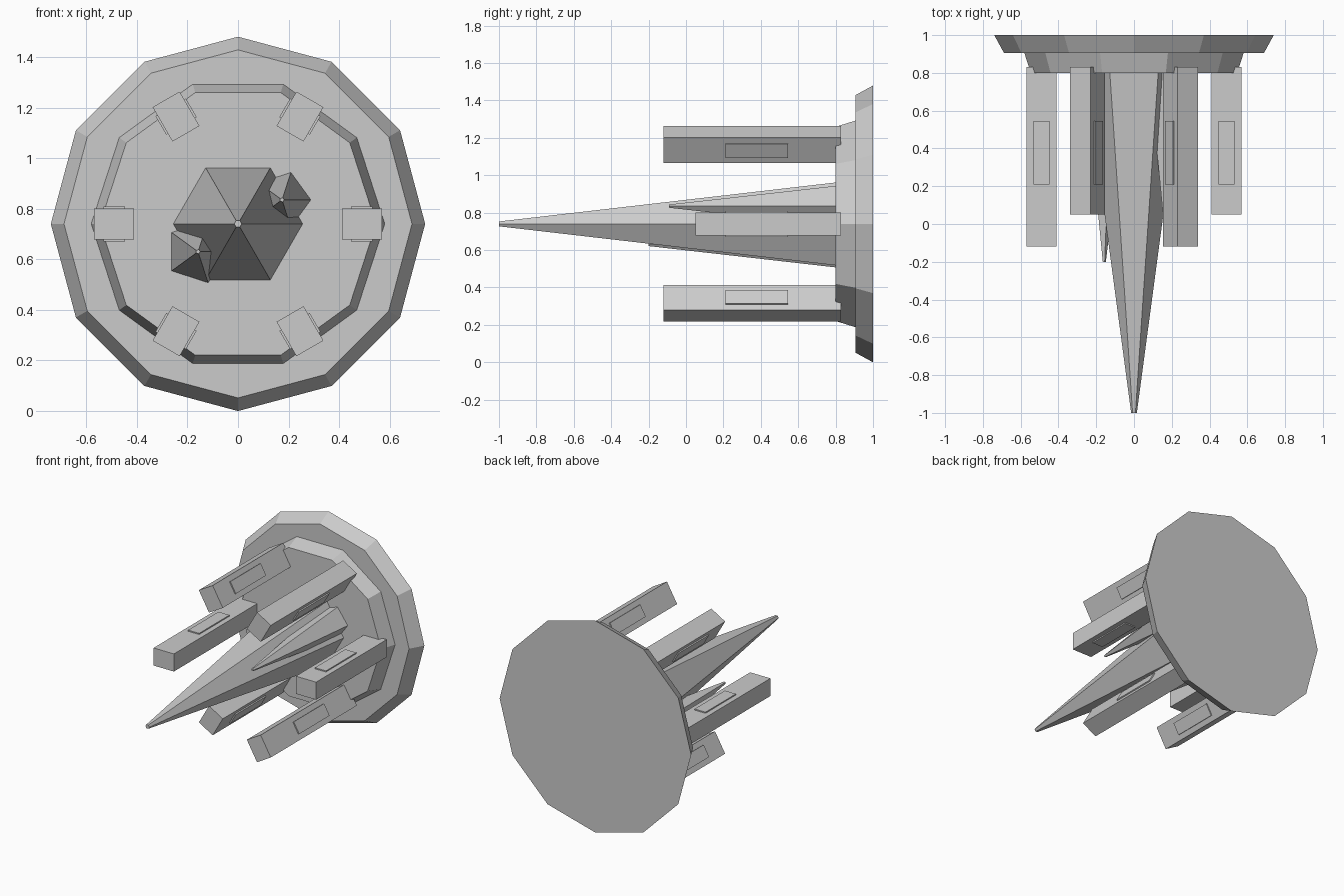
import bpy, bmesh
from math import cos, sin, tau, pi
from mathutils import Matrix, Vector

cube = bpy.data.objects.get("Cube")
if cube:
    bpy.data.objects.remove(cube)

stone = bpy.data.materials.new("grey stone")
stone.use_nodes = True
stone.diffuse_color = (0.6, 0.6, 0.6, 1)
stone.node_tree.nodes["Principled BSDF"].inputs["Base Color"].default_value = (0.6, 0.6, 0.6, 1)

MID = 0.74  # height of the central axis


def finish(name, bm):
    bmesh.ops.recalc_face_normals(bm, faces=bm.faces)
    mesh = bpy.data.meshes.new(name)
    bm.to_mesh(mesh)
    bm.free()
    mesh.materials.append(stone)
    obj = bpy.data.objects.new(name, mesh)
    bpy.context.collection.objects.link(obj)
    return obj


def frustum(name, sides, back, front, x=0, z=MID, turn=0):
    """Tapered prism along y; back and front are (y, radius)."""
    bm = bmesh.new()
    rings = []
    for y, r in (back, front):
        angles = [turn + tau * i / sides for i in range(sides)]
        rings.append([bm.verts.new((x + r * cos(a), y, z + r * sin(a))) for a in angles])
        bm.faces.new(rings[-1])
    for i in range(sides):
        j = (i + 1) % sides
        bm.faces.new((rings[0][i], rings[0][j], rings[1][j], rings[1][i]))
    return finish(name, bm)


def box(name, angle, y0, y1, radial, tangent):
    """Box standing out from the plate at an angle around the axis."""
    bm = bmesh.new()
    bmesh.ops.create_cube(bm, size=1)
    bmesh.ops.scale(bm, verts=bm.verts, vec=Vector((radial, y1 - y0, tangent)))
    bmesh.ops.translate(bm, verts=bm.verts, vec=Vector((0.49, (y0 + y1) / 2, 0)))
    place = Matrix.Translation((0, 0, MID)) @ Matrix.Rotation(-angle, 4, 'Y')
    bmesh.ops.transform(bm, matrix=place, verts=bm.verts)
    return finish(name, bm)


# Stepped base plate
frustum("base_plate", 12, (1, 0.74), (0.905, 0.688))
frustum("raised_plate", 10, (0.91, 0.582), (0.8, 0.546))

# Central spike and two side shards
frustum("main_spike", 6, (0.81, 0.257), (-1, 0.015))
frustum("upper_shard", 5, (0.81, 0.115), (-0.09, 0.009), 0.174, 0.835)
frustum("lower_shard", 5, (0.81, 0.13), (-0.2, 0.009), -0.158, 0.63)

# Ring of pillars, alternately short and long, with side panels
for i in range(6):
    angle = i * pi / 3
    tip = -0.12 if i % 2 else 0.05
    box(f"pillar_{i + 1}", angle, tip, 0.83, 0.157, 0.123)
    box(f"pillar_panel_{i + 1}", angle, 0.21, 0.545, 0.085, 0.139)
